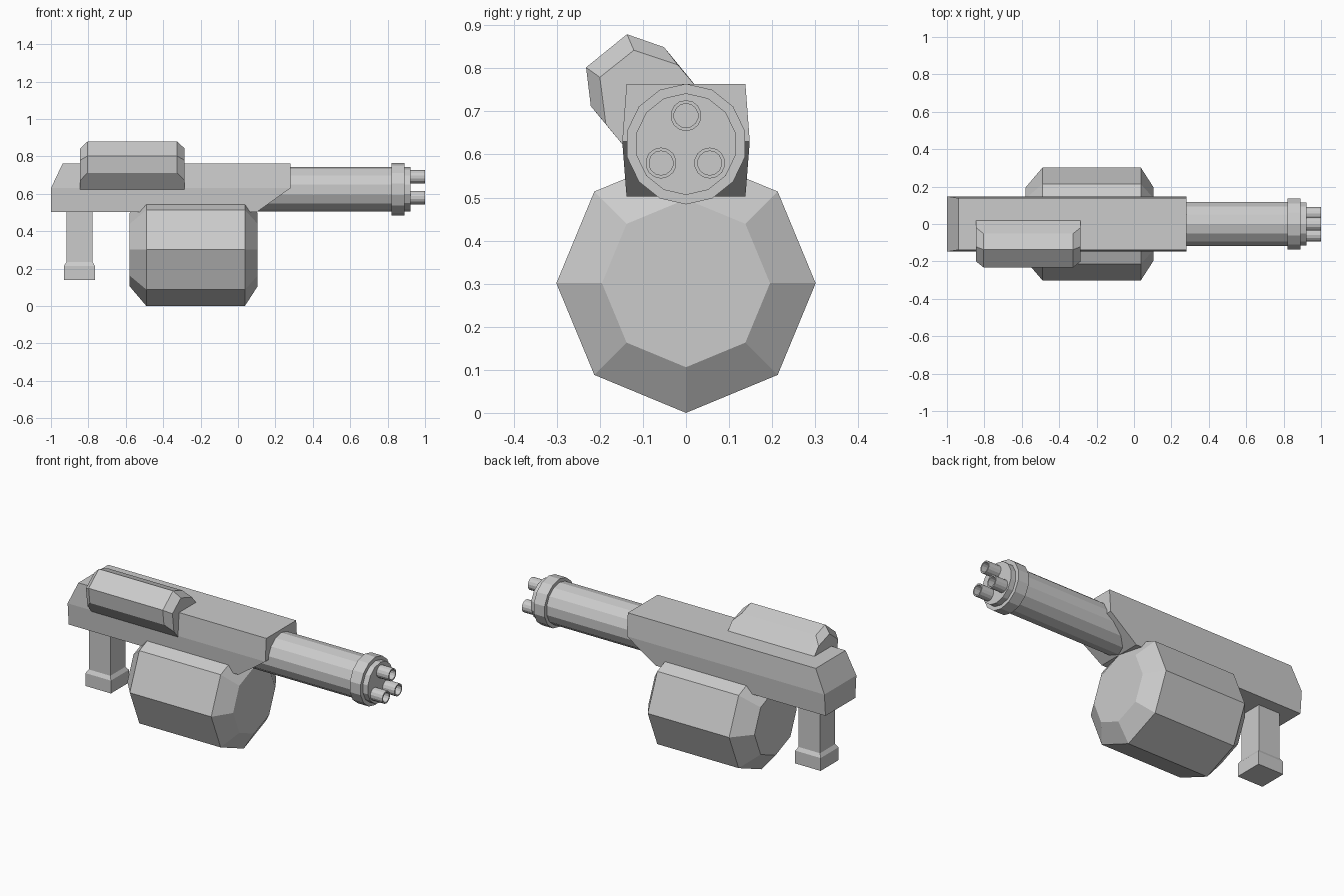
import bpy, bmesh, math

cube = bpy.data.objects.get("Cube")
if cube:
    bpy.data.objects.remove(cube, do_unlink=True)

COLOR = (0.6, 0.6, 0.6, 1.0)
grey = bpy.data.materials.new("plain_grey")
grey.use_nodes = True
grey.diffuse_color = COLOR
bsdf = next(n for n in grey.node_tree.nodes if n.type == 'BSDF_PRINCIPLED')
bsdf.inputs["Base Color"].default_value = COLOR


def loft(name, rings):
    """Flat-shaded solid skinned through equal-length rings, capped at both ends."""
    bm = bmesh.new()
    loops = [[bm.verts.new(p) for p in ring] for ring in rings]
    n = len(loops[0])
    for a, b in zip(loops, loops[1:]):
        for i in range(n):
            j = (i + 1) % n
            bm.faces.new((a[i], a[j], b[j], b[i]))
    bm.faces.new(loops[0][::-1])
    bm.faces.new(loops[-1])
    bmesh.ops.recalc_face_normals(bm, faces=bm.faces)
    mesh = bpy.data.meshes.new(name)
    bm.to_mesh(mesh)
    bm.free()
    mesh.materials.append(grey)
    obj = bpy.data.objects.new(name, mesh)
    bpy.context.collection.objects.link(obj)
    return obj


def lathe_x(name, profile, sides, cy, cz):
    """Turn (x, radius) pairs around an axis along x, one vertex straight up."""
    angles = [2 * math.pi * i / sides for i in range(sides)]
    return loft(name, [[(x, cy + r * math.sin(a), cz + r * math.cos(a))
                        for a in angles] for x, r in profile])


def rect(x0, x1, half_y, z):
    return [(x0, -half_y, z), (x1, -half_y, z), (x1, half_y, z), (x0, half_y, z)]


# Main body: widest at mid height, sloped back top and undercut front
loft("body", [rect(-1.0, 0.10, 0.138, 0.502),
              rect(-1.0, 0.28, 0.148, 0.63),
              rect(-0.937, 0.28, 0.138, 0.763)])

# Barrel with collar and front disc
lathe_x("barrel", [(0.06, 0.12), (0.82, 0.12), (0.82, 0.14), (0.89, 0.14),
                   (0.89, 0.118), (0.922, 0.118)], 14, 0, 0.624)

# Three hollow muzzles
for i, (y, z) in enumerate([(0, 0.69), (-0.058, 0.58), (0.055, 0.58)]):
    lathe_x(f"muzzle_{i + 1}", [(0.90, 0.036), (1.0, 0.036), (1.0, 0.028),
                                (0.925, 0.028)], 14, y, z)

# Eight-sided drum with chamfered ends
lathe_x("drum", [(-0.58, 0.195), (-0.49, 0.301), (0.037, 0.301), (0.105, 0.195)],
        8, 0, 0.301)

# Rear grip with a flared foot
loft("grip", [rect(-0.93, -0.765, 0.083, 0.14),
              rect(-0.93, -0.765, 0.083, 0.215),
              rect(-0.917, -0.778, 0.07, 0.235),
              rect(-0.917, -0.778, 0.07, 0.52)])

# Tilted side housing: small end faces, chamfered out to the full section
base_a, base_b = (0.05, 0.726), (-0.12, 0.59)
small = [base_a, (-0.019, 0.808), (-0.121, 0.842), (-0.2, 0.779), (-0.186, 0.67), base_b]
full = [base_a, (-0.051, 0.849), (-0.137, 0.879), (-0.232, 0.802), (-0.221, 0.712), base_b]
loft("side_housing", [[(x, y, z) for y, z in section] for x, section in
                      [(-0.845, small), (-0.805, full), (-0.325, full), (-0.285, small)]])
